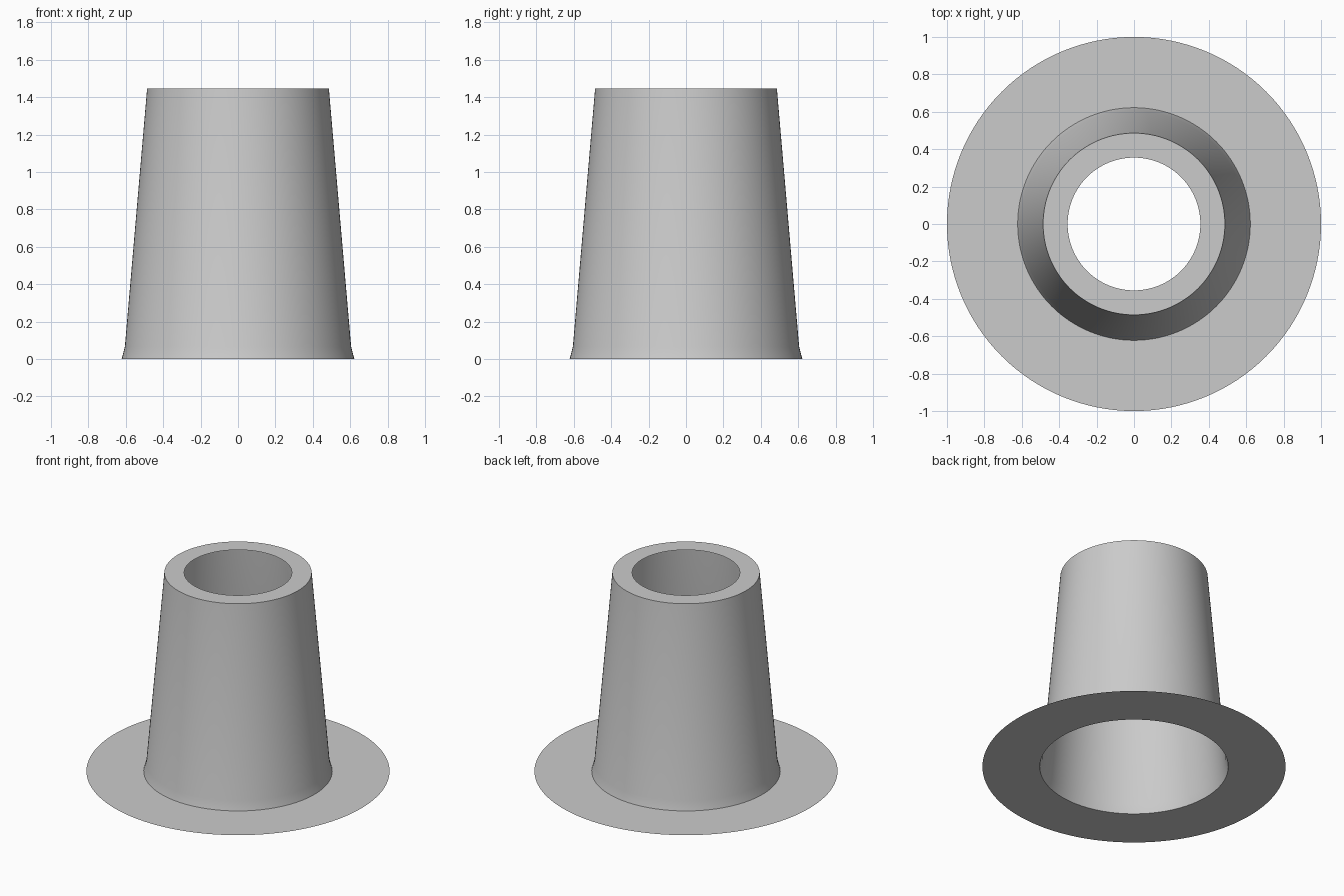
import bpy
import bmesh
from math import cos, sin, tau, radians

SEGMENTS = 128

cube = bpy.data.objects.get("Cube")
if cube:
    bpy.data.objects.remove(cube, do_unlink=True)

grey = bpy.data.materials.new("light grey")
grey.use_nodes = True
colour = (0.6, 0.6, 0.6, 1)
grey.diffuse_color = colour
grey.node_tree.nodes["Principled BSDF"].inputs["Base Color"].default_value = colour


def lathe(name, profile):
    """Sweep (radius, height) points, listed inside/top first, around z."""
    bm = bmesh.new()
    rings = []
    for r, z in profile:
        angles = (tau * i / SEGMENTS for i in range(SEGMENTS))
        rings.append([bm.verts.new((r * cos(a), r * sin(a), z)) for a in angles])
    for upper, lower in zip(rings, rings[1:]):
        for i in range(SEGMENTS):
            j = (i + 1) % SEGMENTS
            bm.faces.new((upper[i], lower[i], lower[j], upper[j]))
    mesh = bpy.data.meshes.new(name)
    bm.to_mesh(mesh)
    bm.free()
    mesh.materials.append(grey)
    obj = bpy.data.objects.new(name, mesh)
    bpy.context.collection.objects.link(obj)
    bpy.ops.object.select_all(action="DESELECT")
    obj.select_set(True)
    bpy.context.view_layer.objects.active = obj
    bpy.ops.object.shade_smooth_by_angle(angle=radians(30))
    return obj


HEIGHT = 1.445
TOP_RADIUS = 0.486
BASE_RADIUS = 0.622

# Flat rim ring closing the top of the sleeve down to its opening
lathe("top_rim", [(0.355, HEIGHT), (TOP_RADIUS, HEIGHT)])

# Hollow tapered sleeve with a small flare at the foot
lathe("tapered_sleeve", [(TOP_RADIUS, HEIGHT), (0.605, 0.065), (BASE_RADIUS, 0)])

# Thin sheet flange lying on the ground, open in the middle
lathe("base_flange", [(BASE_RADIUS, 0), (1, 0)])
